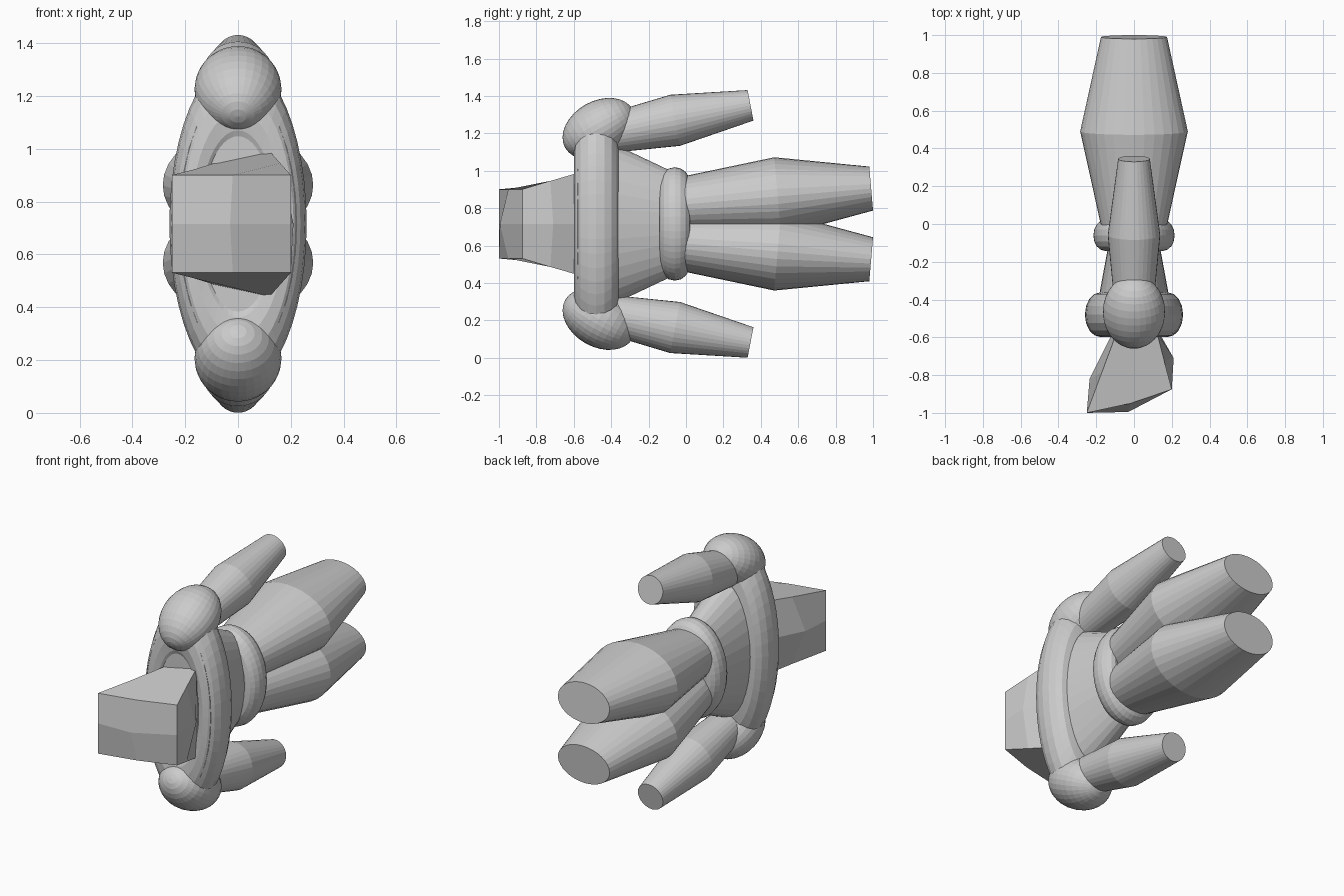
import bpy, bmesh, math
from mathutils import Matrix, Vector

if "Cube" in bpy.data.objects:
    bpy.data.objects.remove(bpy.data.objects["Cube"])

ZC = 0.716  # height of the symmetry plane


def finish(name, bm):
    bmesh.ops.recalc_face_normals(bm, faces=bm.faces)
    me = bpy.data.meshes.new(name)
    bm.to_mesh(me)
    bm.free()
    ob = bpy.data.objects.new(name, me)
    bpy.context.collection.objects.link(ob)
    return ob


def skin(bm, rings):
    # bridge equal-length rings of points and cap both ends
    vs = [[bm.verts.new(p) for p in r] for r in rings]
    n = len(vs[0])
    for a, b in zip(vs, vs[1:]):
        for i in range(n):
            j = (i + 1) % n
            bm.faces.new((a[i], a[j], b[j], b[i]))
    bm.faces.new(vs[0])
    bm.faces.new(vs[-1])


def limb(name, stations, side=1, tilt=0.0, n=32):
    # stations: (y, offset from symmetry plane, x radius, z radius)
    rings = []
    for y, dz, rx, rz in stations:
        ring = []
        for i in range(n):
            a = 2 * math.pi * i / n
            u = rz * math.sin(a)
            ring.append((rx * math.cos(a), y - u * math.sin(tilt),
                         ZC + side * (dz + u * math.cos(tilt))))
        rings.append(ring)
    bm = bmesh.new()
    skin(bm, rings)
    return finish(name, bm)


def ring_band(name, y, ratio, rx, ry, rz):
    # squashed torus around the y axis; ratio = tube share of outer radius
    bpy.ops.mesh.primitive_torus_add(
        location=(0, y, ZC), rotation=(math.pi / 2, 0, 0),
        major_segments=48, minor_segments=16,
        major_radius=1 - ratio, minor_radius=ratio)
    ob = bpy.context.object
    ob.name = name
    ob.scale = (rx, rz, ry / ratio)
    return ob


# Torso, chest band and waist band
limb("torso", [(-0.58, 0, 0.222, 0.52), (0.0, 0, 0.115, 0.245)])
ring_band("chest_band", -0.48, 0.31, 0.26, 0.118, 0.62)
ring_band("waist_band", -0.06, 0.28, 0.215, 0.082, 0.303)

for side, tag in ((1, "upper"), (-1, "lower")):
    # Legs: swelling in the middle
    limb("leg_" + tag, [(-0.02, 0.103, 0.172, 0.148), (0.49, 0.147, 0.285, 0.21),
                        (0.99, 0.189, 0.175, 0.118)], side, 0.085)
    # Arms
    limb("arm_" + tag, [(-0.46, 0.474, 0.1, 0.1), (-0.058, 0.554, 0.139, 0.139),
                        (0.345, 0.634, 0.084, 0.083)], side, 0.19)
    # Shoulders: tilted ellipsoids with the pole to the front
    bm = bmesh.new()
    m = (Matrix.Translation((0, -0.465, ZC + side * 0.509))
         @ Matrix.Rotation(side * math.radians(29.6), 4, 'X')
         @ Matrix.Diagonal((0.165, 0.208, 0.148, 1))
         @ Matrix.Rotation(math.pi / 2, 4, 'X'))
    bmesh.ops.create_uvsphere(bm, u_segments=32, v_segments=16, radius=1, matrix=m)
    finish("shoulder_" + tag, bm)

# Head: irregular faceted block, three layers of outline points
outer = [(-0.25, -1.0, 0.185), (-0.02, -0.95, 0.185), (0.2, -0.875, 0.185),
         (0.16, -0.725, 0.23), (0.12, -0.57, 0.275), (-0.09, -0.57, 0.23),
         (-0.17, -0.785, 0.205)]
middle = [(-0.25, -1.0), (-0.03, -0.995), (0.2, -0.875), (0.21, -0.71),
          (0.13, -0.57), (-0.11, -0.57), (-0.235, -0.82)]
bm = bmesh.new()
skin(bm, [[(x, y, ZC - h) for x, y, h in outer],
          [(x, y, ZC) for x, y in middle],
          [(x, y, ZC + h) for x, y, h in outer]])
finish("head", bm)
